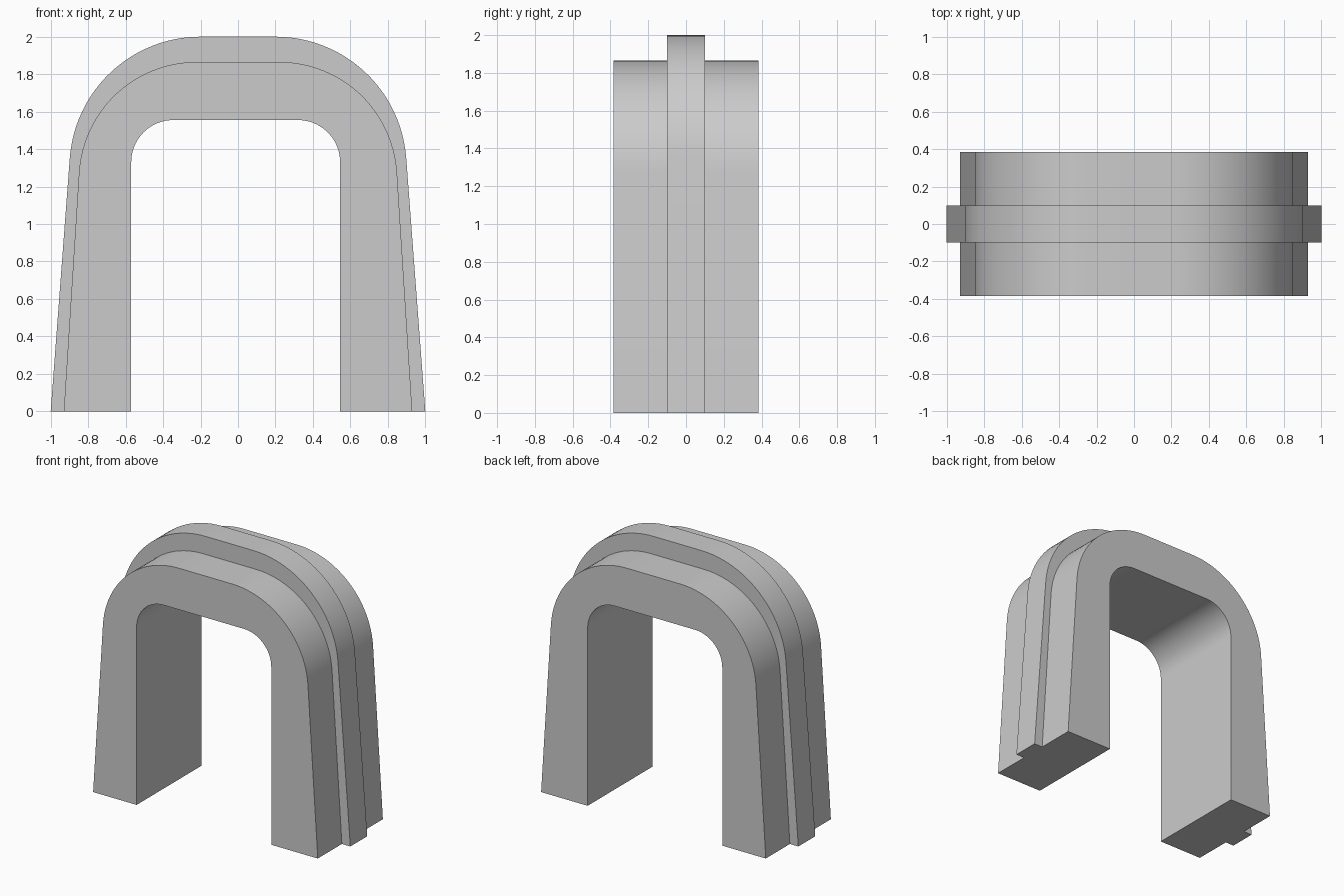
import bpy, bmesh, math

if "Cube" in bpy.data.objects:
    bpy.data.objects.remove(bpy.data.objects["Cube"])

SEG = 24  # segments per corner arc


def arch_profile(left, right, cl, cr, cz, r, lean):
    """Arch outline (x, z): left foot, corner arc, flat top, corner arc, right foot."""
    pts = [(left, 0.0)]
    for k in range(SEG + 1):
        a = math.radians(180 - lean - (90 - lean) * k / SEG)
        pts.append((cl + r * math.cos(a), cz + r * math.sin(a)))
    for k in range(SEG + 1):
        a = math.radians(90 - (90 - lean) * k / SEG)
        pts.append((cr + r * math.cos(a), cz + r * math.sin(a)))
    return pts + [(right, 0.0)]


body = arch_profile(-0.93, 0.93, -0.22, 0.22, 1.235, 0.63, 3.7)
rib = arch_profile(-1.0, 1.0, -0.2, 0.2, 1.3, 0.7, 4.0)
opening = arch_profile(-0.57, 0.545, -0.345, 0.32, 1.33, 0.225, 0.0)

bm = bmesh.new()


def row(profile, y):
    return [bm.verts.new((x, y, z)) for x, z in profile]


def bridge(a, b):
    for i in range(len(a) - 1):
        bm.faces.new((a[i], a[i + 1], b[i + 1], b[i]))


# Outer skin, stepping out to the raised middle rib and back
D, R = 0.385, 0.1
outer = [row(p, y) for p, y in ((body, -D), (body, -R), (rib, -R),
                                (rib, R), (body, R), (body, D))]
for a, b in zip(outer, outer[1:]):
    bridge(a, b)

# Inside of the opening, then front and back faces
inner = [row(opening, -D), row(opening, D)]
bridge(inner[0], inner[1])
bridge(outer[0], inner[0])
bridge(outer[-1], inner[1])

# Undersides of the two feet
for end in (0, -1):
    bm.faces.new([r[end] for r in outer] + [inner[1][end], inner[0][end]])

bmesh.ops.recalc_face_normals(bm, faces=bm.faces)
mesh = bpy.data.meshes.new("ribbed_arch")
bm.to_mesh(mesh)
bm.free()

grey = bpy.data.materials.new("light grey")
grey.diffuse_color = (0.6, 0.6, 0.6, 1)
grey.use_nodes = True
grey.node_tree.nodes["Principled BSDF"].inputs["Base Color"].default_value = grey.diffuse_color
mesh.materials.append(grey)

arch = bpy.data.objects.new("ribbed_arch", mesh)
bpy.context.collection.objects.link(arch)
bpy.context.view_layer.objects.active = arch
arch.select_set(True)
bpy.ops.object.shade_smooth_by_angle(angle=math.radians(30))
